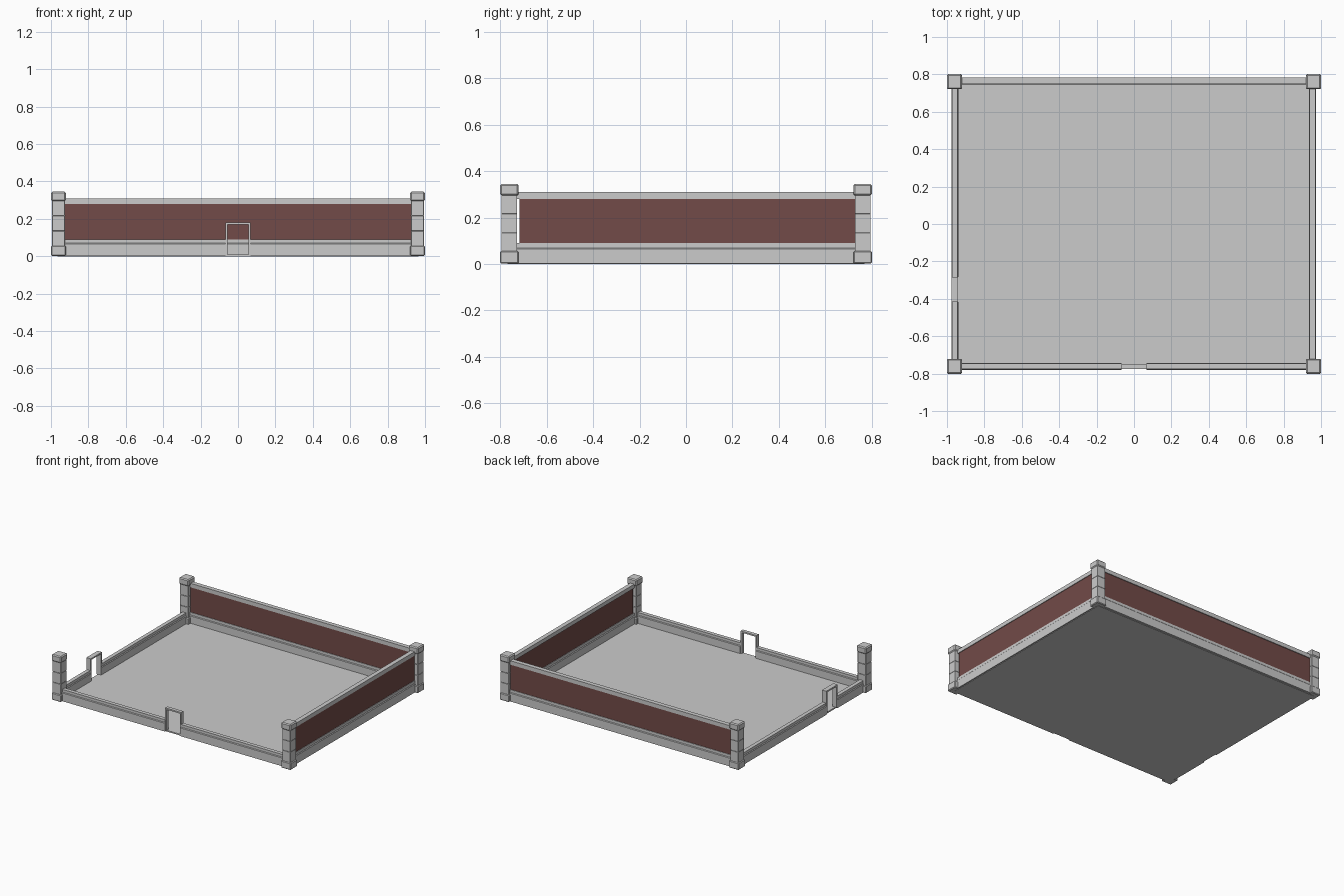
import bpy, bmesh
from math import pi
from mathutils import Matrix

if "Cube" in bpy.data.objects:
    bpy.data.objects.remove(bpy.data.objects["Cube"])

red = bpy.data.materials.new("red_panel")
red.diffuse_color = (0.17, 0.07, 0.065, 1)
red.use_nodes = True
red.node_tree.nodes["Principled BSDF"].inputs["Base Color"].default_value = red.diffuse_color


def make(name, bm, mat=None):
    bmesh.ops.recalc_face_normals(bm, faces=bm.faces[:])
    me = bpy.data.meshes.new(name)
    bm.to_mesh(me)
    bm.free()
    ob = bpy.data.objects.new(name, me)
    bpy.context.collection.objects.link(ob)
    if mat:
        me.materials.append(mat)
    return ob


def box(name, x, y, z, mat=None, bevel=0.0):
    bm = bmesh.new()
    size = [b - a for a, b in (x, y, z)]
    mid = [(a + b) / 2 for a, b in (x, y, z)]
    bmesh.ops.create_cube(bm, size=1, matrix=Matrix.Translation(mid) @ Matrix.Diagonal((*size, 1)))
    ob = make(name, bm, mat)
    if bevel:
        m = ob.modifiers.new("soft_edges", "BEVEL")
        m.width, m.segments = bevel, 1
    return ob


def extrude(name, profile, start, end, side):
    """Sweep an (across, height) profile along one side of the yard."""
    bm = bmesh.new()
    rings = []
    for t in (start, end):
        rings.append([bm.verts.new((t, a, h) if side == "x" else (a, t, h)) for a, h in profile])
    n = len(profile)
    for i in range(n):
        j = (i + 1) % n
        bm.faces.new((rings[0][i], rings[0][j], rings[1][j], rings[1][i]))
    for r in rings:
        bm.faces.new(r)
    return make(name, bm)


def curb(name, c, start, end, side):
    w, t = 0.019, 0.0145
    half = [(w, 0.003), (w, 0.065), (t, 0.07), (t, 0.09)]
    profile = [(c + a, h) for a, h in half] + [(c - a, h) for a, h in reversed(half)]
    return extrude(name, profile, start, end, side)


def door_frame(name, c, along, depth, side):
    w, i, top, low = 0.067, 0.056, 0.18, 0.008
    outline = [(-w, low), (-w, top), (w, top), (w, low), (i, low), (i, top - 0.011), (-i, top - 0.011), (-i, low)]
    other = "y" if side == "x" else "x"
    return extrude(name, [(along + a, h) for a, h in outline], c - depth, c + depth, other)


# Floor slab
box("floor", (-0.965, 0.965), (-0.768, 0.768), (0, 0.01))

# Corner posts: plinth, three shaft stones, cap
for sx in (-1, 1):
    for sy in (-1, 1):
        tag = ("left" if sx < 0 else "right") + ("_front" if sy < 0 else "_back")

        def block(part, half, z0, z1, bevel):
            cx, cy = sx * 0.96, sy * 0.761
            box(part + "_" + tag, (cx - half, cx + half), (cy - half, cy + half), (z0, z1), None, bevel)

        block("post_base", 0.04, 0.002, 0.056, 0.005)
        for k in range(3):
            block(f"post_stone_{k + 1}", 0.034, 0.054 + k * 0.081, 0.135 + k * 0.081, 0.0015)
        block("post_cap", 0.04, 0.295, 0.345, 0.007)

# Full walls at the back and right: curb, red panel, top rail
X, Y = 0.925, 0.727
curb("back_curb", 0.765, -X, X, "x")
curb("right_curb", 0.955, -Y, Y, "y")
box("back_panel", (-X, X), (0.754, 0.776), (0.085, 0.285), red)
box("right_panel", (0.944, 0.966), (-0.718, Y), (0.085, 0.285), red)
box("back_rail", (-X, X), (0.749, 0.782), (0.28, 0.31))
box("right_rail", (0.938, 0.971), (-Y, Y), (0.28, 0.31))

# Open sides: curbs split by doorways
for name, c, lim, d, side, depth in (("front", -0.761, X, 0.0, "x", 0.0135),
                                     ("left", -0.958, Y, -0.35, "y", 0.018)):
    curb(name + "_curb_a", c, -lim, d - 0.066, side)
    curb(name + "_curb_b", c, d + 0.066, lim, side)
    door_frame(name + "_door_frame", c, d, depth, side)
